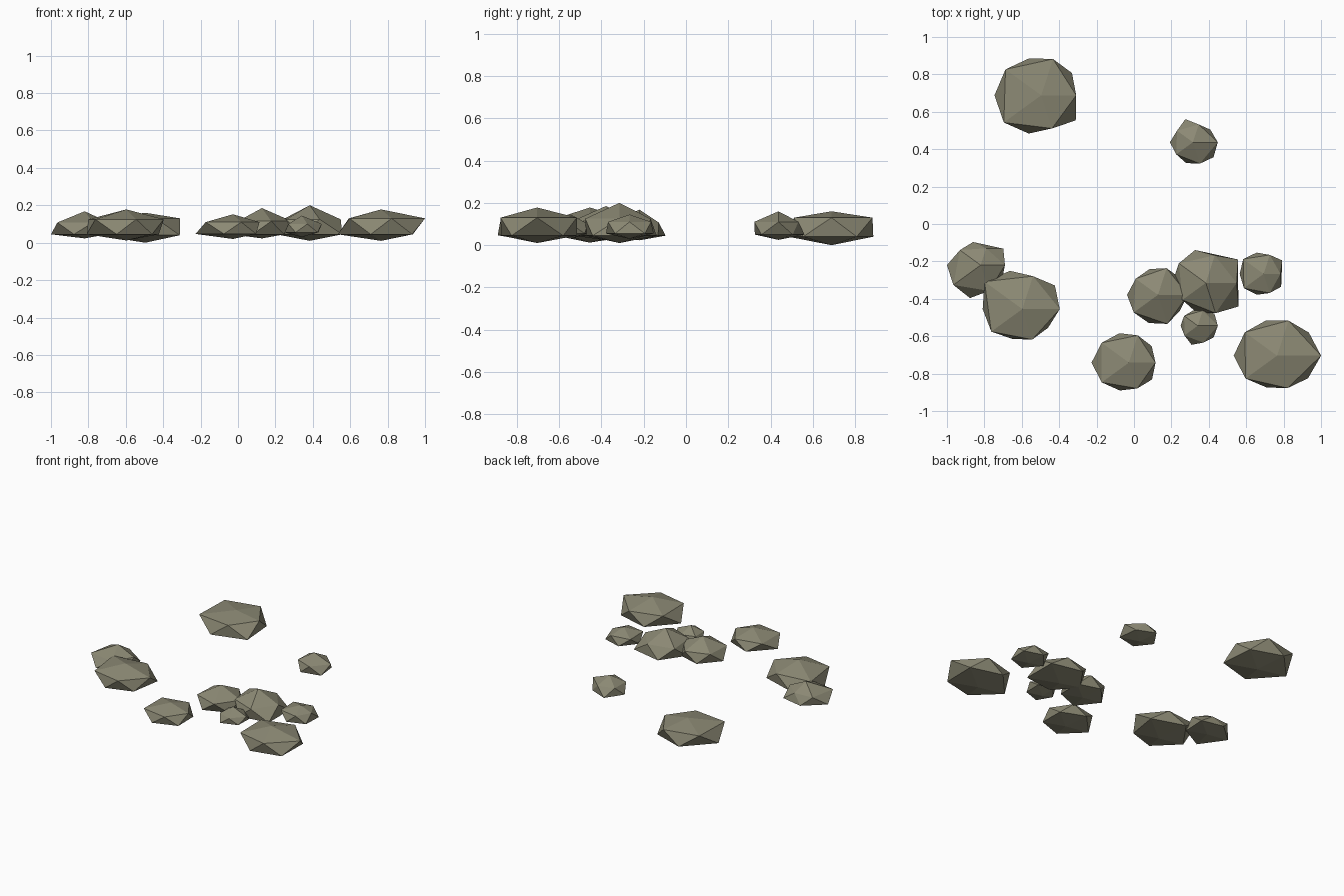
import bpy, bmesh, math

stone = bpy.data.materials.new("olive grey stone")
stone.diffuse_color = (0.26, 0.25, 0.175, 1)


def rock(name, x, y, base, low, high, top, radii):
    """Squashed icosahedron; ten radii every 36 degrees, upper and lower ring alternating."""
    bm = bmesh.new()
    bmesh.ops.create_icosphere(bm, subdivisions=1, radius=1)
    for v in bm.verts:
        if abs(v.co.z) > 0.9:                       # crown and underside points
            v.co = (x, y, top if v.co.z > 0 else base)
            continue
        a = math.atan2(v.co.y, v.co.x)
        r = radii[round(math.degrees(a) / 36) % 10]
        v.co = (x + r * math.cos(a), y + r * math.sin(a), high if v.co.z > 0 else low)
    me = bpy.data.meshes.new(name)
    bm.to_mesh(me)
    bm.free()
    me.materials.append(stone)
    bpy.context.collection.objects.link(bpy.data.objects.new(name, me))


# back rocks
rock("back_large_rock", -.496, .688, 0, .04, .13, .16,
     [.187, .203, .204, .208, .236, .25, .247, .215, .186, .228])
rock("back_small_rock", .315, .437, .025, .05, .11, .16,
     [.133, .115, .1, .13, .105, .123, .11, .117, .12, .136])
# left pair
rock("left_outer_rock", -.82, -.22, .023, .045, .108, .168,
     [.13, .15, .095, .13, .137, .18, .18, .185, .145, .14])
rock("left_inner_rock", -.597, -.455, .012, .045, .125, .178,
     [.2, .215, .185, .215, .25, .212, .205, .168, .171, .17])
# middle cluster
rock("cluster_large_rock", .384, -.315, .01, .045, .125, .2,
     [.165, .213, .155, .185, .178, .18, .155, .165, .17, .215])
rock("cluster_medium_rock", .128, -.379, .023, .045, .115, .185,
     [.16, .15, .15, .145, .147, .165, .16, .158, .163, .145])
rock("cluster_right_rock", .693, -.267, .03, .055, .11, .145,
     [.09, .123, .107, .12, .135, .128, .13, .117, .107, .116])
rock("cluster_front_rock", .341, -.544, .03, .055, .1, .145,
     [.107, .11, .085, .085, .09, .092, .088, .107, .095, .105])
# front rocks
rock("front_rock", -.027, -.741, .02, .047, .11, .152,
     [.142, .15, .153, .165, .18, .2, .18, .157, .145, .153])
rock("front_right_rock", .765, -.704, .01, .045, .13, .178,
     [.235, .21, .197, .197, .213, .232, .208, .179, .182, .205])
